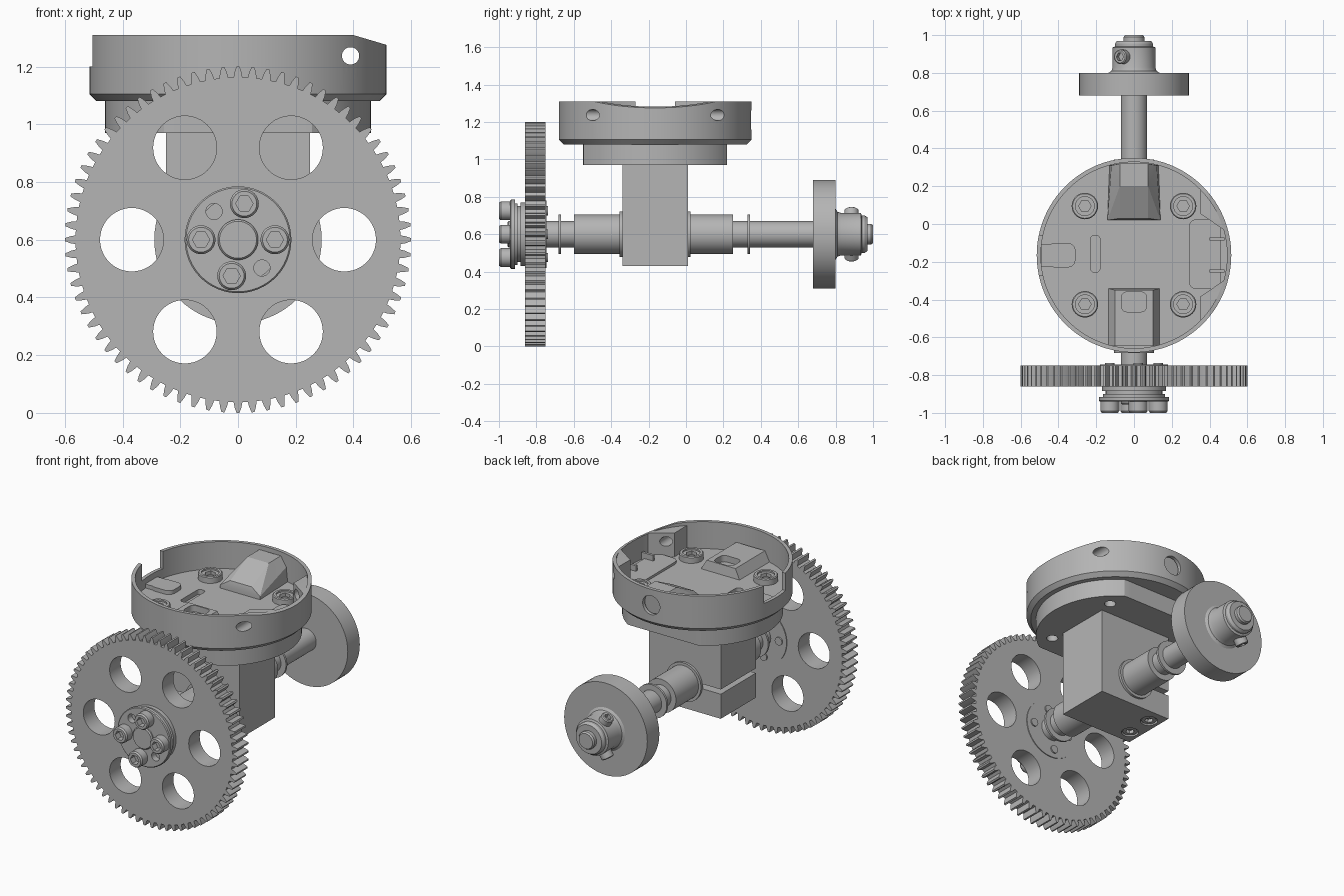
import bpy, bmesh, math
from mathutils import Matrix

if "Cube" in bpy.data.objects:
    bpy.data.objects.remove(bpy.data.objects["Cube"], do_unlink=True)

metal = bpy.data.materials.new("plain grey metal")
metal.use_nodes = True
GREY = (0.46, 0.46, 0.46, 1)
metal.diffuse_color = GREY
metal.node_tree.nodes["Principled BSDF"].inputs["Base Color"].default_value = GREY

AXLE_Z = 0.6      # height of the axle
CUP_Y = -0.165    # centre of the cup
RIM, INNER, FLOOR = 0.515, 0.493, 1.14
LOW = FLOOR - 0.01

def finish(name, bm):
    bmesh.ops.recalc_face_normals(bm, faces=bm.faces)
    mesh = bpy.data.meshes.new(name)
    bm.to_mesh(mesh)
    bm.free()
    mesh.materials.append(metal)
    obj = bpy.data.objects.new(name, mesh)
    bpy.context.collection.objects.link(obj)
    return obj

def place(axis, u, v, t):
    return (u, t, v) if axis == "y" else (u, v, t)

def prism(name, points, a, b, axis="z"):
    """Extrude a 2D outline along an axis."""
    bm = bmesh.new()
    low = [bm.verts.new(place(axis, u, v, a)) for u, v in points]
    high = [bm.verts.new(place(axis, u, v, b)) for u, v in points]
    bm.faces.new(low)
    bm.faces.new(high)
    for i in range(len(points)):
        bm.faces.new((low[i - 1], low[i], high[i], high[i - 1]))
    return finish(name, bm)

def lathe(name, profile, axis="y", centre=(0, AXLE_Z), segs=64):
    """Spin (radius, distance) pairs; both ends are capped."""
    bm = bmesh.new()
    turns = [k * math.tau / segs for k in range(segs)]
    rings = [[bm.verts.new(place(axis, centre[0] + r * math.cos(a), centre[1] + r * math.sin(a), t))
              for a in turns] for r, t in profile]
    for p, q in zip(rings, rings[1:]):
        for k in range(segs):
            bm.faces.new((p[k - 1], p[k], q[k], q[k - 1]))
    bm.faces.new(rings[0])
    bm.faces.new(rings[-1])
    return finish(name, bm)

def cyl(name, r, a, b, axis="y", centre=(0, AXLE_Z), segs=64):
    return lathe(name, [(r, a), (r, b)], axis, centre, segs)

def box(name, x0, x1, y0, y1, z0, z1):
    return prism(name, [(x0, y0), (x1, y0), (x1, y1), (x0, y1)], z0, z1)

def rounded(name, x0, x1, y0, y1, z0, z1, r):
    pts = []
    for i, (cx, cy) in enumerate([(x1 - r, y1 - r), (x0 + r, y1 - r), (x0 + r, y0 + r), (x1 - r, y0 + r)]):
        for k in range(6):
            a = (i + k / 5) * math.pi / 2
            pts.append((cx + r * math.cos(a), cy + r * math.sin(a)))
    return prism(name, pts, z0, z1)

def hull(name, half):
    """Convex solid, mirrored left to right."""
    bm = bmesh.new()
    for s in (-1, 1):
        for x, y, z in half:
            bm.verts.new((s * x, y, z))
    bmesh.ops.convex_hull(bm, input=bm.verts)
    bmesh.ops.dissolve_limit(bm, angle_limit=0.01, verts=bm.verts, edges=bm.edges)
    return finish(name, bm)

def cut(obj, cutters, keep=False):
    """Subtract the cutters and bake the result."""
    for c in cutters:
        mod = obj.modifiers.new("cut", "BOOLEAN")
        mod.operation, mod.solver, mod.object = "DIFFERENCE", "EXACT", c
    deps = bpy.context.evaluated_depsgraph_get()
    mesh = bpy.data.meshes.new_from_object(obj.evaluated_get(deps))
    obj.modifiers.clear()
    obj.data = mesh
    if not keep:
        for c in cutters:
            bpy.data.objects.remove(c, do_unlink=True)

def socket(obj, r, centre, a, b, axis="z"):
    """Cut a hexagonal key recess."""
    pts = [(centre[0] + r * math.cos(k * math.pi / 3), centre[1] + r * math.sin(k * math.pi / 3))
           for k in range(6)]
    cut(obj, [prism("hex_cutter", pts, a, b, axis)])

# Spur gear with six lightening holes
TEETH = 72
outline = []
for i in range(TEETH):
    for off, r in ((-0.31, 0.563), (-0.24, 0.58), (-0.1, 0.6), (0.1, 0.6), (0.24, 0.58), (0.31, 0.563)):
        a = math.pi / 2 + (i + off) * math.tau / TEETH
        outline.append((r * math.cos(a), AXLE_Z + r * math.sin(a)))
gear = prism("spur_gear", outline, -0.86, -0.75, "y")
cut(gear, [cyl("hole_cutter", 0.11, -0.95, -0.65, centre=(0.368 * math.cos(k * math.pi / 3),
           AXLE_Z + 0.368 * math.sin(k * math.pi / 3)), segs=48) for k in range(6)])

# Gear hub, its screws and the plate behind
hub = lathe("gear_hub", [(0.18, -0.94), (0.185, -0.935), (0.185, -0.915), (0.165, -0.915), (0.165, -0.9),
                         (0.15, -0.9), (0.15, -0.885), (0.17, -0.885), (0.17, -0.85)])
cut(hub, [cyl("pin_cutter", 0.028, -1, -0.9, centre=(s * 0.083, AXLE_Z - s * 0.098), segs=24) for s in (-1, 1)])
cyl("gear_back_plate", 0.18, -0.76, -0.745)
for x, z in ((0.022, 0.125), (-0.022, -0.125), (0.128, 0), (-0.128, 0)):
    c = (x, AXLE_Z + z)
    screw = lathe("hub_screw", [(0.05, -0.93), (0.05, -0.99), (0.043, -1)], centre=c, segs=32)
    socket(screw, 0.03, c, -1.02, -0.96, "y")
    cyl("hub_screw_tip", 0.025, -0.76, -0.737, centre=c, segs=24)

# Axle with bushings, washers and retaining rings
lathe("axle", [(0.064, -0.955), (0.07, -0.948), (0.07, 0.95), (0.055, 0.95), (0.055, 0.99), (0.048, 1.0)])
for name, r, a, b in (("bushing", 0.105, -0.6, -0.34), ("bushing", 0.105, 0, 0.25),
                      ("washer", 0.122, -0.355, -0.335), ("washer", 0.122, 0.005, 0.025),
                      ("retaining_ring", 0.105, -0.682, -0.668), ("retaining_ring", 0.105, 0.328, 0.342)):
    cyl(name, r, a, b)

# Back wheel with hub and two clamping screws
lathe("back_wheel", [(0.29, 0.68), (0.29, 0.8), (0.135, 0.8), (0.12, 0.81), (0.113, 0.83),
                     (0.113, 0.935), (0.1, 0.94), (0.1, 0.955), (0.09, 0.97)])
for angle in (-30, -150):
    screw = lathe("set_screw", [(0.038, 0.05), (0.038, 0.145), (0.032, 0.15)], "z", (0, 0), 32)
    socket(screw, 0.022, (0, 0), 0.125, 0.2)
    turn = Matrix.Rotation(math.radians(angle), 4, "Y")
    screw.data.transform(Matrix.Translation((0, 0.885, AXLE_Z)) @ turn)

# Clamp block with a slit on one side and two screws underneath
block = box("clamp_block", -0.25, 0.25, -0.34, 0.01, 0.43, 0.98)
spots = [(-0.18, -0.25), (-0.18, -0.08)]
cut(block, [box("slit_cutter", -0.3, -0.05, -0.5, 0.1, 0.585, 0.615)]
    + [cyl("bore_cutter", 0.05, 0.4, 0.46, "z", p, 32) for p in spots])
for p in spots:
    socket(cyl("clamp_screw", 0.043, 0.435, 0.47, "z", p, 32), 0.025, p, 0.4, 0.455)

# Mounting flange with two flats
turns = [k * math.tau / 96 for k in range(96)]
flange = prism("mounting_flange", [(0.46 * math.cos(a), CUP_Y + max(-0.385, min(0.385, 0.46 * math.sin(a))))
                                   for a in turns], 0.97, 1.09)
corners = [(sx * 0.26, CUP_Y + sy * 0.26) for sx in (-1, 1) for sy in (-1, 1)]
cut(flange, [cyl("bolt_cutter", 0.033, 0.9, 1.05, "z", p, 24) for p in corners])

# Cup with sloped rim, notch, port and inner lugs for the cross holes
dip = prism("dip_cutter", [(0.39, 1.312), (0.6, 1.25), (0.6, 1.4), (0.39, 1.4)], -0.9, 0.6, "y")
cross = cyl("cross_cutter", 0.03, -0.9, 0.6, centre=(0.39, 1.237), segs=32)
arc = [(0.505 * math.cos(a), 0.505 * math.sin(a)) for a in [0.25 + k * 0.055 for k in range(11)]]
for s in (-1, 1):
    lug = prism("cup_lug", [(x, CUP_Y + s * y) for x, y in [(0.35, 0.22)] + arc], LOW, 1.29)
    cut(lug, [dip, cross], keep=True)
cup = lathe("cup", [(0.49, 1.08), (RIM, 1.105), (RIM, 1.31), (INNER, 1.31), (INNER, FLOOR)],
            "z", (0, CUP_Y), 128)
cut(cup, [dip, cross,
          box("notch_cutter", -0.6, -0.42, CUP_Y - 0.105, CUP_Y + 0.105, 1.2, 1.4),
          cyl("port_cutter", 0.06, 0.25, 0.5, centre=(0, 1.21), segs=40),
          rounded("slot_cutter", -0.23, -0.18, -0.255, -0.06, 1.11, 1.2, 0.02)])

# Screws in bosses on the cup floor
for p in corners:
    boss = lathe("floor_screw", [(0.07, LOW), (0.07, 1.175), (0.065, 1.18), (0.05, 1.18), (0.05, 1.17)],
                 "z", p, 32)
    socket(boss, 0.033, p, 1.15, 1.2)

# Raised blocks inside the cup
hull("rear_ramp", [(0.14, 0.02, LOW), (0.13, 0.31, LOW), (0.14, 0.02, 1.16), (0.12, 0.31, 1.23),
                   (0.075, 0.03, 1.2), (0.075, 0.2, 1.285), (0.075, 0.32, 1.285)])
pad = hull("front_pad", [(0.14, -0.34, LOW), (0.14, -0.64, LOW), (0.1, -0.35, 1.2), (0.1, -0.645, 1.2)])
cut(pad, [rounded("pocket_cutter", -0.067, 0.067, -0.465, -0.36, 1.16, 1.3, 0.03)])

# Low pads at the sides of the cup floor
rounded("side_pad", 0.29, 0.46, -0.345, 0.025, LOW, 1.155, 0.04)
for y in (-0.08, -0.25):
    box("side_rib", 0.4, 0.48, y - 0.008, y + 0.008, LOW, 1.19)
box("notch_tongue", -0.49, -0.4, CUP_Y - 0.06, CUP_Y + 0.06, LOW, 1.165)
rounded("notch_tongue_end", -0.46, -0.31, CUP_Y - 0.065, CUP_Y + 0.065, LOW, 1.165, 0.04)

# Smooth round parts, keep hard edges
bpy.ops.object.select_all(action="DESELECT")
for obj in bpy.context.collection.objects:
    if obj.type == "MESH":
        obj.select_set(True)
        bpy.context.view_layer.objects.active = obj
bpy.ops.object.shade_smooth_by_angle(angle=math.radians(25))
